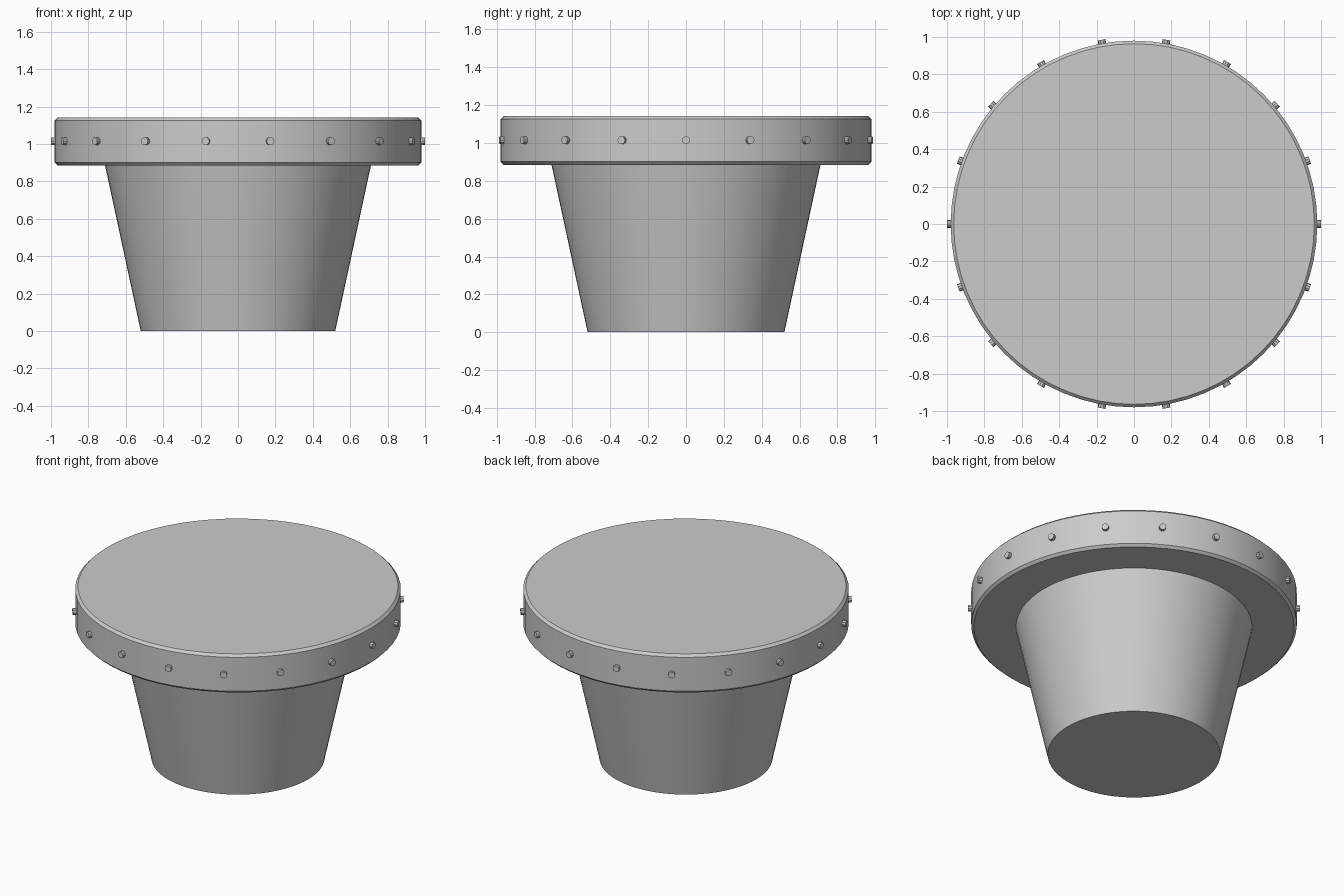
import bpy
from math import radians, cos, sin

if "Cube" in bpy.data.objects:
    bpy.data.objects.remove(bpy.data.objects["Cube"])


def finish(obj, name):
    obj.name = name
    bpy.ops.object.shade_smooth_by_angle(angle=radians(30))
    return obj


# Tapered solid base
BASE_H = 0.89
bpy.ops.mesh.primitive_cone_add(vertices=64, radius1=0.52, radius2=0.712,
                                depth=BASE_H, location=(0, 0, BASE_H / 2))
finish(bpy.context.object, "tapered_base")

# Wide disc top with chamfered edges
RIM_R, RIM_BOTTOM, RIM_TOP = 0.98, 0.885, 1.142
bpy.ops.mesh.primitive_cylinder_add(vertices=64, radius=RIM_R, depth=RIM_TOP - RIM_BOTTOM,
                                    location=(0, 0, (RIM_TOP + RIM_BOTTOM) / 2))
rim = finish(bpy.context.object, "disc_top")
chamfer = rim.modifiers.new("chamfer", 'BEVEL')
chamfer.width = 0.016
chamfer.segments = 1
chamfer.limit_method = 'ANGLE'
chamfer.angle_limit = radians(40)

# Ring of small studs around the disc edge
STUDS, STUD_LEN = 18, 0.04
for i in range(STUDS):
    a = radians(360 / STUDS * i)
    r = 1.0 - STUD_LEN / 2
    bpy.ops.mesh.primitive_cylinder_add(vertices=10, radius=0.021, depth=STUD_LEN,
                                        location=(r * cos(a), r * sin(a), 1.015),
                                        rotation=(0, radians(90), a))
    finish(bpy.context.object, f"stud_{i + 1}")
